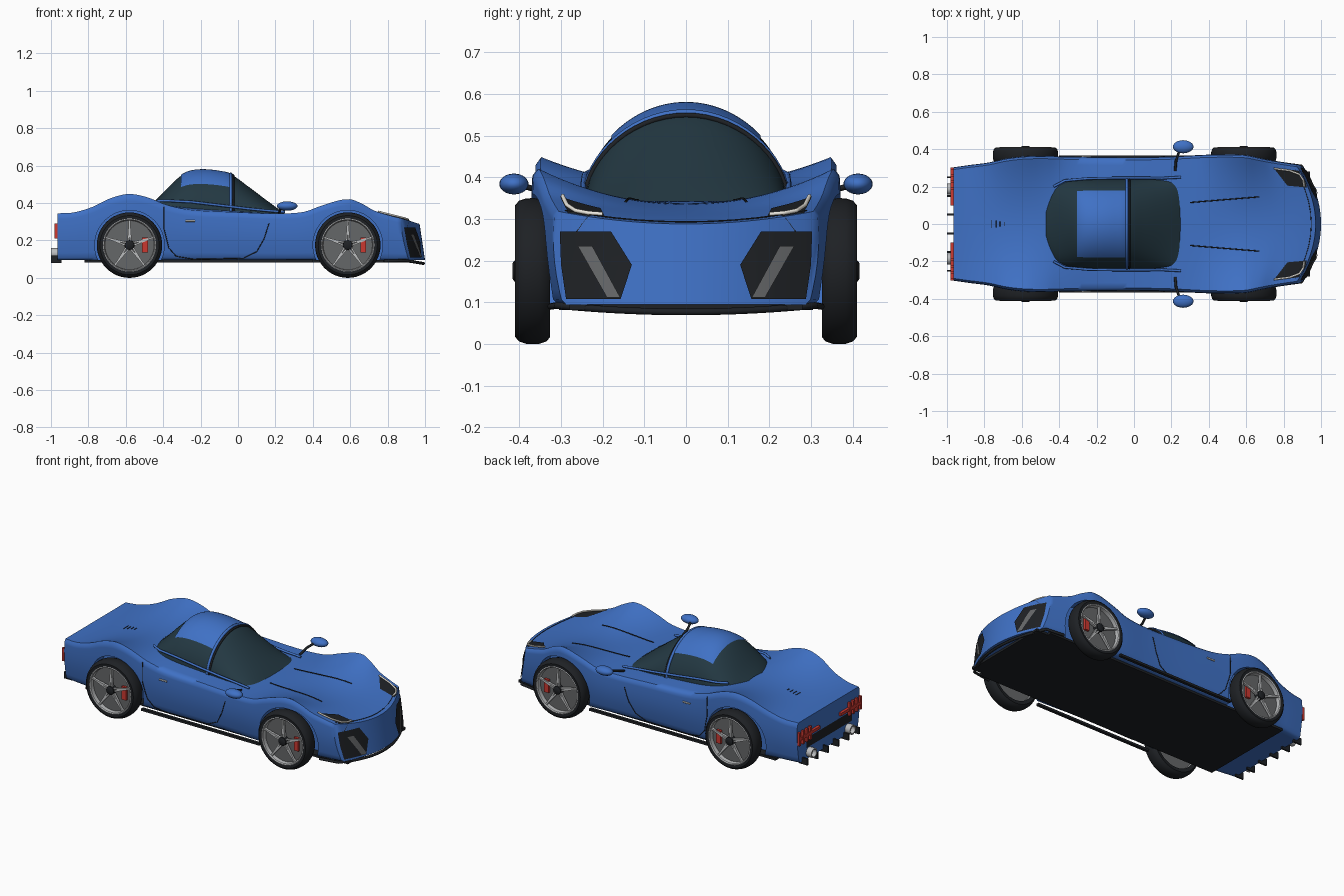
import bpy, bmesh
from math import sin, cos, pi, radians
from mathutils import Matrix, Vector
from mathutils.bvhtree import BVHTree

if "Cube" in bpy.data.objects:
    bpy.data.objects.remove(bpy.data.objects["Cube"])

def mat(name, c):
    m = bpy.data.materials.new(name)
    m.diffuse_color = (*c, 1)
    m.use_nodes = True
    m.node_tree.nodes["Principled BSDF"].inputs["Base Color"].default_value = m.diffuse_color
    return m
BLUE, GLASS, BLACK = mat("blue_paint", (.05, .165, .56)), mat("dark_glass", (.017, .04, .055)), mat("black_trim", (.013, .015, .018))
RED, SILVER, GREY = mat("red", (.6, .04, .03)), mat("silver", (.5, .51, .52)), mat("disc_grey", (.13, .135, .14))
WHITE = mat("lamp_white", (.85, .82, .75))

def finish(name, bm, m, angle=40):
    bmesh.ops.recalc_face_normals(bm, faces=bm.faces)
    me = bpy.data.meshes.new(name)
    bm.to_mesh(me); bm.free()
    ob = bpy.data.objects.new(name, me)
    bpy.context.collection.objects.link(ob)
    me.materials.append(m)
    smooth(ob, angle)
    return ob

def smooth(ob, angle):
    bpy.ops.object.select_all(action='DESELECT')
    ob.select_set(True)
    bpy.context.view_layer.objects.active = ob
    bpy.ops.object.shade_smooth_by_angle(angle=radians(angle))

def grid(name, rows, m, angle=40, thick=0):
    bm = bmesh.new()
    v = [[bm.verts.new(p) for p in r] for r in rows]
    for a, b in zip(v, v[1:]):
        for i in range(len(a) - 1):
            bm.faces.new((a[i], a[i + 1], b[i + 1], b[i]))
    ob = finish(name, bm, m, angle)
    if thick:
        ob.modifiers.new("thickness", 'SOLIDIFY').thickness = thick
    return ob

def boxes(name, items, m):
    bm = bmesh.new()
    for c, size, rot in items:   # rot is about y
        bmesh.ops.create_cube(bm, size=1, matrix=Matrix.Rotation(rot, 4, 'Y') @ Matrix.Translation(c) @ Matrix.Diagonal((*size, 1)))
    return finish(name, bm, m)

def tube(name, pts, r, m):
    cu = bpy.data.curves.new(name, 'CURVE')
    cu.dimensions, cu.bevel_depth, cu.bevel_resolution, cu.use_fill_caps = '3D', r, 2, True
    sp = cu.splines.new('POLY')
    sp.points.add(len(pts) - 1)
    for p, q in zip(sp.points, pts):
        p.co = (*q, 1)
    cu.materials.append(m)
    ob = bpy.data.objects.new(name, cu)
    bpy.context.collection.objects.link(ob)

def lathe(name, prof, m, loc, s=1, axis='Y', n=48):
    bm = bmesh.new()
    rings = []
    for i in range(n):
        a = 2 * pi * i / n
        rings.append([bm.verts.new((r * cos(a), s * y, r * sin(a)) if axis == 'Y' else (y, r * cos(a), r * sin(a))) for r, y in prof])
    for i in range(n):
        a, b = rings[i], rings[(i + 1) % n]
        for j in range(len(prof) - 1):
            bm.faces.new((a[j], a[j + 1], b[j + 1], b[j]))
    bmesh.ops.remove_doubles(bm, verts=bm.verts, dist=1e-5)
    ob = finish(name, bm, m)
    ob.location = loc
    return ob

def interp(keys, x, k):
    # Catmull-Rom through key stations
    n = len(keys)
    i = max(j for j in range(n - 1) if keys[j][0] <= x + 1e-9 or j == 0)
    K = lambda j: keys[min(max(j, 0), n - 1)]
    a, b = K(i), K(i + 1)
    h = b[0] - a[0]
    slope = lambda j: (K(j + 1)[k] - K(j - 1)[k]) / (K(j + 1)[0] - K(j - 1)[0])
    t = (x - a[0]) / h
    return ((2*t**3 - 3*t*t + 1) * a[k] + (t**3 - 2*t*t + t) * h * slope(i)
            + (3*t*t - 2*t**3) * b[k] + (t**3 - t*t) * h * slope(i + 1))

# Body shell: x, half width, fender height, centre height
KEYS = [(-.965, .30, .345, .345), (-.88, .312, .35, .345), (-.78, .325, .38, .355), (-.68, .347, .43, .368),
        (-.58, .358, .453, .378), (-.48, .36, .432, .383), (-.38, .357, .39, .385), (-.25, .355, .362, .38),
        (0, .353, .35, .36), (.2, .357, .344, .345), (.35, .365, .353, .343), (.45, .368, .39, .34),
        (.58, .366, .426, .335), (.7, .352, .402, .325), (.8, .338, .362, .315), (.9, .326, .338, .303), (.99, .315, .32, .288)]
ZB, M = .095, 25
def section(x):
    w, zf, zc = (interp(KEYS, x, k) for k in (1, 2, 3))
    ts = [-.97 + 1.94 * i / (M - 1) for i in range(M)]
    ss = [.06, .12, .25, .4, .55, .7, .85, .95]
    side = [(w * (1 + .02 * sin(pi * s) - .06 * s * s), zf + (ZB - zf) * s) for s in ss]
    pts = [(w * t, zc + (zf - zc) * t * t) for t in ts] + side
    pts += [(-w * .94 * t, ZB) for t in ts] + [(-y, z) for y, z in reversed(side)]
    g = max(0, (x - .6) / .39)
    return [(x - g * y * y - g * .03 * (z - ZB) / .2 + g * .01, y, z) for y, z in pts]
bm = bmesh.new()
N = 80
rings = [[bm.verts.new(p) for p in section(-.965 + 1.955 * i / N)] for i in range(N + 1)]
L = len(rings[0])
for a, b in zip(rings, rings[1:]):
    for i in range(L):
        bm.faces.new((a[i], a[(i + 1) % L], b[(i + 1) % L], b[i]))
for r in (rings[0], rings[-1]):
    bot = r[M + 8:2 * M + 8]
    for i in range(M - 1):
        bm.faces.new((r[i], r[i + 1], bot[M - 2 - i], bot[M - 1 - i]))
    bm.faces.new(r[M - 1:M + 9])
    bm.faces.new(r[2 * M + 7:] + [r[0]])
bvh = BVHTree.FromBMesh(bm)
body = finish("body_shell", bm, BLUE, 60)

# Wheel arches
WX, WR = (-.58, .587), .175
for x in WX:
    for s in (1, -1):
        cut = lathe("arch_cutter", [(0, .25), (.186, .25), (.186, .6), (0, .6)], BLUE, (x, 0, WR), s, n=64)
        cut.hide_render = True
        md = body.modifiers.new("arch", 'BOOLEAN')
        md.operation, md.object, md.solver = 'DIFFERENCE', cut, 'EXACT'
        bpy.context.view_layer.update()
        bpy.context.view_layer.objects.active = body
        bpy.ops.object.modifier_apply(modifier=md.name)
        bpy.data.objects.remove(cut)
smooth(body, 50)

def on_body(a, b, d, off=.003):
    # drop a 2D point onto the body along a direction: top, front, rear, left (+y), right (-y)
    o, v = {'top': ((a, b, 2), (0, 0, -1)), 'front': ((2, a, b), (-1, 0, 0)), 'rear': ((-2, a, b), (1, 0, 0)),
            'left': ((a, 2, b), (0, -1, 0)), 'right': ((a, -2, b), (0, 1, 0))}[d]
    p = bvh.ray_cast(Vector(o), Vector(v))[0]
    if p is None:
        p = bvh.find_nearest(Vector(o) + Vector(v) * 1.1)[0]
    return p - Vector(v) * off

def patch(name, rows, d, m, off=.004, n=8):
    out = []
    for (a, b), (c, e) in zip(rows, rows[1:]):
        for j in range(n + 1):
            l, r = Vector(a).lerp(c, j / n), Vector(b).lerp(e, j / n)
            out.append([on_body(*l.lerp(r, i / n), d, off) for i in range(n + 1)])
    return grid(name, out, m)

def trace(name, pts, d, r, m, n=8, off=.001):
    tube(name, [on_body(*Vector(a).lerp(b, i / n), d, off) for a, b in zip(pts, pts[1:]) for i in range(n + 1)], r, m)

# Canopy: x, roof height, half width, base height
CAN = [(-.47, .39, .12, .36), (-.43, .425, .195, .365), (-.36, .497, .228, .37), (-.3, .55, .237, .372), (-.25, .571, .24, .37),
       (-.18, .577, .24, .365), (-.1, .569, .24, .36), (-.035, .552, .24, .355), (.05, .492, .24, .35), (.15, .417, .235, .34),
       (.22, .365, .222, .335), (.255, .338, .19, .33)]
def canopy(x, a, off=0):
    h, w, b = (interp(CAN, x, k) for k in (1, 2, 3))
    return (x, (w + off) * cos(a), b + (h + off - b) * abs(sin(a)) ** 1.2)
def skin(name, x0, x1, a0, a1, off, m, thick=0):
    grid(name, [[canopy(x0 + (x1 - x0) * i / 30, radians(a0 + (a1 - a0) * j / 30), off) for j in range(31)] for i in range(31)], m, 60, thick)
skin("canopy_glass", -.47, .255, 0, 180, 0, GLASS)
skin("roof_panel", -.305, -.045, 43, 137, .004, BLUE)
tube("roof_hoop", [canopy(-.038, radians(6 * i), .002) for i in range(31)], .008, BLUE)
tube("windscreen_seal", [canopy(-.026, radians(6 * i), .002) for i in range(31)], .006, BLACK)

for s, side in ((1, "left"), (-1, "right")):
    Y = lambda pts: [(a, s * b) for a, b in pts]
    # Window sill, door lines, handle and bonnet crease
    tube(side + "_window_sill", [(x, s * y, z) for x, y, z in ((-.43, .2, .412), (-.37, .232, .412), (-.25, .243, .406), (-.1, .246, .388), (.05, .246, .37), (.15, .245, .36), (.25, .25, .352))], .007, BLUE)
    trace(side + "_door_seam", [(-.395, .38), (-.395, .26), (-.37, .16), (-.33, .115), (-.24, .1), (.03, .105), (.1, .14), (.14, .21), (.165, .29)], side, .0022, BLACK)
    trace(side + "_door_handle", [(-.28, .305), (-.23, .305)], side, .005, SILVER)
    trace(side + "_bonnet_crease", Y([(.3, .115), (.67, .145)]), 'top', .003, BLACK)
    # Headlights and front intakes
    patch(side + "_headlight", [Y([(.745, .302), (.82, .205)]), Y([(.9, .282), (.925, .195)])], 'top', BLACK)
    trace(side + "_light_strip", Y([(.75, .296), (.83, .286), (.885, .265), (.905, .235), (.91, .2)]), 'top', .005, WHITE, off=.007)
    patch(side + "_intake", [Y2 for Y2 in ([(s * .303, .27), (s * .18, .27)], [(s * .3, .19), (s * .13, .19)], [(s * .288, .108), (s * .157, .108)])], 'front', BLACK, .006)
    patch(side + "_intake_slat", [[(s * .26, .235), (s * .225, .235)], [(s * .19, .112), (s * .158, .112)]], 'front', GREY, .012)
    # Mirror
    tube(side + "_mirror_stalk", [(.22, s * .285, .345), (.225, s * .34, .365), (.245, s * .4, .382)], .007, BLACK)
    bm = bmesh.new()
    bmesh.ops.create_uvsphere(bm, u_segments=24, v_segments=14, radius=1, matrix=Matrix.Translation((.263, s * .413, .384)) @ Matrix.Diagonal((.055, .035, .025, 1)))
    finish(side + "_mirror", bm, BLUE, 60)
    # Side skirt blade
    boxes(side + "_side_skirt", [((0, s * .356, .09), (.8, .018, .014), 0)], BLACK)
    # Tail light, exhaust
    boxes(side + "_tail_light", [((-.973, s * .2, .25), (.016, .2, .018), 0)]
          + [((-.974, s * (.19 + .035 * i), .25), (.016, .014, .08), 0) for i in range(4)], RED)
    lathe(side + "_exhaust", [(.0, -.96), (.029, -.96), (.029, -1), (.022, -1), (.022, -.975), (0, -.975)], SILVER, (0, s * .187, .13), axis='X', n=24)
    # Wheels
    for x, end in zip(WX, ("rear", "front")):
        nm, c = f"{end}_{side}_", (x, 0, WR)
        lathe(nm + "tyre", [(.136, .33), (.158, .326), (.169, .335), (.1745, .352), (.175, .368), (.1745, .384), (.169, .401), (.158, .41), (.142, .409)], BLACK, c, s)
        lathe(nm + "rim", [(.144, .408), (.138, .411), (.133, .406), (.13, .36), (.136, .33)], SILVER, c, s)
        lathe(nm + "brake_disc", [(0, .345), (.133, .345), (.133, .382), (0, .382)], GREY, c, s)
        lathe(nm + "hub", [(0, .375), (.027, .375), (.025, .412), (.018, .417), (0, .417)], BLACK, c, s, n=20)
        boxes(nm + "spokes", [((.08, s * .397, o), (.115, .014, .009), radians(-90 + 72 * i + o * 500)) for i in range(5) for o in (-.009, .009)], SILVER).location = c
        boxes(nm + "caliper", [((.083, s * .388, 0), (.03, .016, .08), 0)], RED).location = c

# Floor, front lip, tail panel, diffuser fins, deck vents
boxes("floor_panel", [((.02, 0, .088), (1.68, .61, .014), 0), ((.89, 0, .088), (.1, .56, .014), 0)], BLACK)
tube("front_lip", [(.78, -.325, .09)] + [(.992 - y * y, y, .077 + .16 * y * y) for y in [-.31 + .031 * i for i in range(21)]] + [(.78, .325, .09)], .008, BLACK)
patch("tail_panel", [[(-.22, .225), (.22, .225)], [(-.22, .165), (.22, .165)]], 'rear', BLACK)
boxes("diffuser_fins", [((-.972, -.25 + .1 * i, .1), (.056, .01, .04), 0) for i in range(6)], BLACK)
for i in range(4):
    trace("deck_vent", [(-.76 + .022 * i, -.022 + .004 * i), (-.76 + .022 * i, .022 - .004 * i)], 'top', .002, BLACK, 2)
trace("nose_seam", [(.948 - y * y, y) for y in [-.29 + .058 * i for i in range(11)]], 'top', .0018, BLACK, 2)
